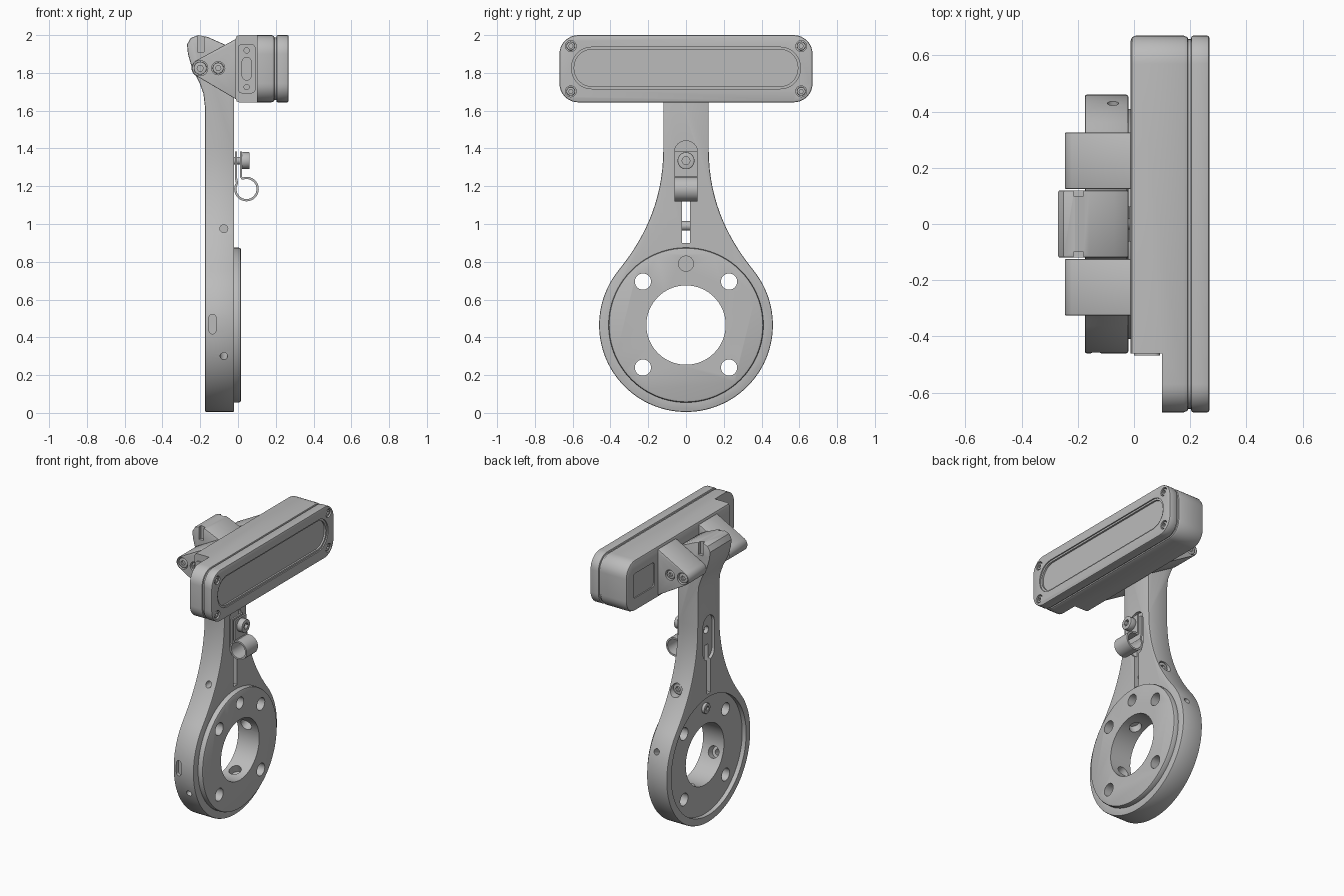
import bpy, bmesh, math
from mathutils import Matrix, Vector

if "Cube" in bpy.data.objects:
    bpy.data.objects.remove(bpy.data.objects["Cube"], do_unlink=True)

GREY = (0.5, 0.5, 0.5, 1)
mat = bpy.data.materials.new("satin grey")
mat.use_nodes = True
mat.diffuse_color = GREY
mat.node_tree.nodes["Principled BSDF"].inputs["Base Color"].default_value = GREY
parts = []


def arc(a, b, r, start, end, n):
    angles = [math.radians(start + (end - start) * i / n) for i in range(n + 1)]
    return [(a + r * math.cos(t), b + r * math.sin(t)) for t in angles]


def circle(a, b, r, n=48):
    return arc(a, b, r, 0, 360, n)[:-1]


def rrect(a, b, hw, hh, r):
    """Rounded rectangle outline around (a, b)."""
    w, h = hw - r, hh - r
    corners = [(w, h), (-w, h), (-w, -h), (w, -h)]
    return [p for i, (u, v) in enumerate(corners)
            for p in arc(a + u, b + v, r, 90 * i, 90 * i + 90, 8)]


def box(a0, a1, b0, b1):
    return [(a0, b0), (a1, b0), (a1, b1), (a0, b1)]


def modify(ob, kind, **settings):
    m = ob.modifiers.new(kind, kind)
    for key, value in settings.items():
        setattr(m, key, value)
    with bpy.context.temp_override(object=ob, active_object=ob):
        bpy.ops.object.modifier_apply(modifier=m.name)


def prism(name, axis, pts, lo, hi, bevel=0, keep=True):
    """Extrude an outline along X (outline in y, z) or Y (outline in x, z)."""
    bm = bmesh.new()
    place = (lambda p, d: (d, *p)) if axis == "X" else (lambda p, d: (p[0], d, p[1]))
    face = bm.faces.new([bm.verts.new(place(p, lo)) for p in pts])
    new = bmesh.ops.extrude_face_region(bm, geom=[face])["geom"]
    shift = Vector(place((0, 0), hi - lo))
    bmesh.ops.translate(bm, vec=shift, verts=[g for g in new if isinstance(g, bmesh.types.BMVert)])
    bmesh.ops.recalc_face_normals(bm, faces=bm.faces)
    me = bpy.data.meshes.new(name)
    bm.to_mesh(me)
    bm.free()
    me.materials.append(mat)
    ob = bpy.data.objects.new(name, me)
    bpy.context.collection.objects.link(ob)
    if bevel:
        modify(ob, "BEVEL", width=bevel, segments=2, limit_method="ANGLE", angle_limit=math.radians(50))
    if keep:
        parts.append(ob)
    return ob


def combine(ob, other, operation="DIFFERENCE"):
    modify(ob, "BOOLEAN", object=other, operation=operation, solver="EXACT")
    bpy.data.objects.remove(other, do_unlink=True)


def cut(ob, axis, pts, lo, hi):
    combine(ob, prism("cutter", axis, pts, lo, hi, keep=False))


def screw(name, axis, a, b, base, top, r):
    """Round screw head with a hexagon socket in its top end."""
    ob = prism(name, axis, circle(a, b, r, 32), min(base, top), max(base, top), 0.004)
    depth = top - (top - base) * 0.5
    over = top + (top - base)
    cut(ob, axis, circle(a, b, r * 0.5, 6), min(depth, over), max(depth, over))


# Arm: ring and flared neck, trimmed by the side profile of the hooked head
RING_Z = 0.465
half = arc(0, RING_Z, 0.46, -90, 38, 40)
p0, p1, p2, p3 = [Vector(p) for p in (half[-1], (0.24, 0.9), (0.12, 1.1), (0.12, 1.4))]
for i in range(1, 17):
    t = i / 16
    half.append(tuple(p0 * (1 - t) ** 3 + p1 * 3 * t * (1 - t) ** 2 + p2 * 3 * t * t * (1 - t) + p3 * t ** 3))
half.append((0.12, 2.1))
arm = prism("arm", "X", half + [(-y, z) for y, z in reversed(half[1:])], -0.4, 0.1)
side = [(-0.02, -0.1), (-0.02, 1.92), (-0.07, 1.95), (-0.16, 1.99), (-0.21, 2.0),
        (-0.25, 1.985), (-0.27, 1.95), (-0.265, 1.9), (-0.245, 1.83), (-0.205, 1.75),
        (-0.183, 1.69), (-0.175, 1.62), (-0.175, -0.1)]
combine(arm, prism("trim", "Y", side, -0.6, 0.6, keep=False), "INTERSECT")
modify(arm, "BEVEL", width=0.007, segments=2, limit_method="ANGLE", angle_limit=math.radians(50))
combine(arm, prism("boss", "X", circle(0, RING_Z, 0.41, 80), -0.06, 0.016, 0.012, False), "UNION")

# Ring recess, bore and bolt holes
cut(arm, "X", circle(0, RING_Z, 0.41, 80), -0.3, -0.145)
cut(arm, "X", circle(0, RING_Z, 0.21, 64), -0.3, 0.1)
for y in (-0.228, 0.228):
    for z in (0.24, 0.695):
        cut(arm, "X", circle(y, z, 0.043, 32), -0.3, 0.1)
cut(arm, "X", circle(0, 0.79, 0.04, 32), -0.04, 0.1)
screw("ring_back_screw", "X", 0, 0.79, -0.14, -0.165, 0.035)

# Radial set screw holes opening into the bore and the rim
for angle, r, start, end in ((21, 0.02, 0.1, 0.6), (201, 0.02, 0.1, 0.6), (21, 0.04, 0.1, 0.26),
                             (201, 0.04, 0.1, 0.26), (111, 0.04, 0.1, 0.26), (291, 0.04, 0.1, 0.26)):
    tool = prism("cutter", "Y", circle(-0.075, 0, r, 24), start, end, keep=False)
    tool.data.transform(Matrix.Translation((0, 0, RING_Z)) @ Matrix.Rotation(math.radians(angle), 4, "X"))
    combine(arm, tool)
cut(arm, "Y", rrect(-0.135, 0.47, 0.018, 0.052, 0.017), -0.6, -0.435)

# Neck: pinch slit, clip recesses, clamp bolt and head grooves
cut(arm, "X", box(-0.02, 0.02, 0.9, 1.23), -0.3, 0.1)
pocket = rrect(0, 1.285, 0.062, 0.155, 0.061)
cut(arm, "X", pocket, -0.04, 0.1)
cut(arm, "X", pocket, -0.3, -0.155)
cut(arm, "X", circle(0, 1.335, 0.025, 24), -0.3, 0.1)
cut(arm, "Y", circle(-0.075, 0.975, 0.042, 32), 0.165, 0.5)
cut(arm, "Y", circle(-0.075, 0.975, 0.021, 24), -0.5, -0.15)
screw("clamp_bolt_head", "Y", -0.075, 0.975, 0.155, 0.195, 0.037)
prism("clamp_bolt_shank", "Y", circle(-0.075, 0.99, 0.025, 24), -0.05, 0.05)
for s in (-1, 1):
    cut(arm, "Y", box(-0.215, -0.18, 1.91, 2.1), min(s * 0.1, s * 0.2), max(s * 0.1, s * 0.2))

# Cable clip: one bent strap with its screw
path = [(0.016, 1.385), (0.016, 1.25)] + arc(0.045, 1.185, 0.059, 112, -212, 40) + [(-0.01, 1.24), (-0.01, 1.385)]
left, right = [], []
for i, p in enumerate(path):
    d = Vector(path[min(i + 1, len(path) - 1)]) - Vector(path[max(i - 1, 0)])
    n = Vector((-d.y, d.x)).normalized() * 0.006
    left.append((p[0] + n.x, p[1] + n.y))
    right.append((p[0] - n.x, p[1] - n.y))
prism("cable_clip", "Y", left + right[::-1], -0.062, 0.062)
screw("clip_screw", "X", 0, 1.335, 0.02, 0.062, 0.045)
prism("clip_screw_shank", "X", circle(0, 1.335, 0.02, 24), -0.13, 0.025)

# Housing body with a stepped end and a shallow back recess
MID = 1.822
housing = prism("housing_body", "X", rrect(0, MID, 0.67, 0.178, 0.1), -0.012, 0.195, 0.018)
cut(housing, "Y", box(-0.1, 0.1, 1.5, 2.1), -0.8, -0.46)
cut(housing, "X", rrect(0.48, MID, 0.115, 0.085, 0.02), -0.1, -0.004)
prism("housing_seal", "X", rrect(0, MID, 0.658, 0.166, 0.09), 0.18, 0.215)

# Connector plate on the step
plate = prism("connector_plate", "Y", rrect(0.046, MID, 0.046, 0.13, 0.02), -0.468, -0.459)
cut(plate, "Y", rrect(0.046, MID, 0.024, 0.06, 0.023), -0.5, -0.45)
for s in (-1, 1):
    cut(plate, "Y", circle(0.046, MID + s * 0.097, 0.014, 24), -0.5, -0.45)

# Lid with stepped window and corner screws
lid = prism("lid", "X", rrect(0, MID, 0.67, 0.178, 0.1), 0.203, 0.268, 0.008)
cut(lid, "X", rrect(0, MID + 0.004, 0.605, 0.11, 0.105), 0.26, 0.4)
cut(lid, "X", rrect(0, MID + 0.004, 0.592, 0.098, 0.095), 0.248, 0.4)
for y in (-0.61, 0.61):
    for s in (-1, 1):
        cut(lid, "X", circle(y, MID + s * 0.12, 0.029, 24), 0.245, 0.4)
        screw("lid_screw", "X", y, MID + s * 0.12, 0.24, 0.264, 0.023)

# Pivot ears either side of the arm head
ear_shape = arc(-0.2, 1.825, 0.046, 118, 236, 12) + [(-0.01, 1.66), (0.03, 1.66), (0.03, 1.98), (-0.01, 1.98)]
for s, label in ((1, "left"), (-1, "right")):
    ear = prism("pivot_ear_" + label, "Y", ear_shape, min(s * 0.125, s * 0.325), max(s * 0.125, s * 0.325), 0.004)
    for x, r in ((-0.2, 0.04), (-0.105, 0.035)):
        cut(ear, "Y", circle(x, 1.825, r, 32), min(s * 0.295, s * 0.4), max(s * 0.295, s * 0.4))
        screw("pivot_screw_" + label, "Y", x, 1.825, s * 0.285, s * 0.318, r - 0.006)

# Smooth the curved surfaces, keep the edges sharp
bpy.ops.object.select_all(action="DESELECT")
for ob in parts:
    ob.select_set(True)
bpy.context.view_layer.objects.active = arm
bpy.ops.object.shade_smooth_by_angle(angle=math.radians(30))
